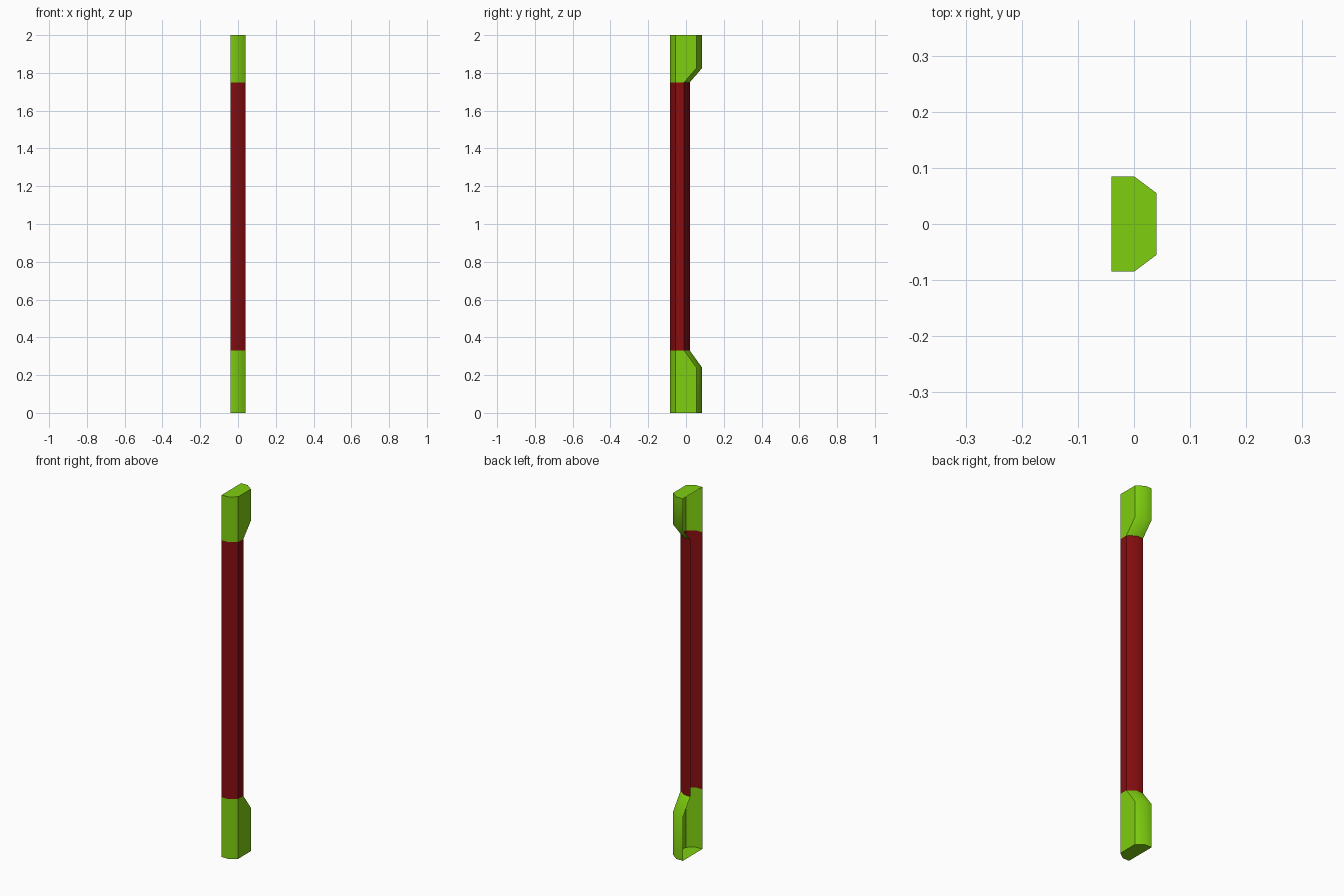
import bpy, bmesh, math

cube = bpy.data.objects.get("Cube")
if cube:
    bpy.data.objects.remove(cube, do_unlink=True)


def material(name, colour):
    mat = bpy.data.materials.new(name)
    mat.use_nodes = True
    mat.diffuse_color = colour
    mat.node_tree.nodes["Principled BSDF"].inputs["Base Color"].default_value = colour
    return mat


green = material("lime green", (0.21, 0.62, 0.005, 1))
red = material("dark red", (0.24, 0.004, 0.005, 1))

HALF, FRONT, BEVEL = 0.04, -0.085, 0.03
WIDE, NARROW = 0.085, 0.02


def section(back):
    """Open channel outline with bevelled outer corners."""
    return [(-HALF, FRONT), (0, FRONT), (HALF, FRONT + BEVEL),
            (HALF, back - BEVEL), (0, back), (-HALF, back)]


def channel(name, stations, mat, cap=None):
    """Loft the open channel through (height, back) stations, capping one end."""
    bm = bmesh.new()
    rings = [[bm.verts.new((x, y, z)) for x, y in section(back)]
             for z, back in stations]
    for low, high in zip(rings, rings[1:]):
        for i in range(len(low) - 1):
            bm.faces.new((low[i], low[i + 1], high[i + 1], high[i]))
    if cap == "top":
        bm.faces.new(rings[-1])
    elif cap == "bottom":
        bm.faces.new(rings[0][::-1])
    mesh = bpy.data.meshes.new(name)
    bm.to_mesh(mesh)
    bm.free()
    mesh.materials.append(mat)
    obj = bpy.data.objects.new(name, mesh)
    bpy.context.collection.objects.link(obj)
    bpy.ops.object.select_all(action="DESELECT")
    obj.select_set(True)
    bpy.context.view_layer.objects.active = obj
    bpy.ops.object.shade_smooth_by_angle(angle=math.radians(45))


# Wide ends tapering into the slim middle
channel("lower_end", [(0, WIDE), (0.24, WIDE), (0.33, NARROW)], green, "bottom")
channel("middle_bar", [(0.33, NARROW), (1.75, NARROW)], red)
channel("upper_end", [(1.75, NARROW), (1.825, WIDE), (2, WIDE)], green, "top")
